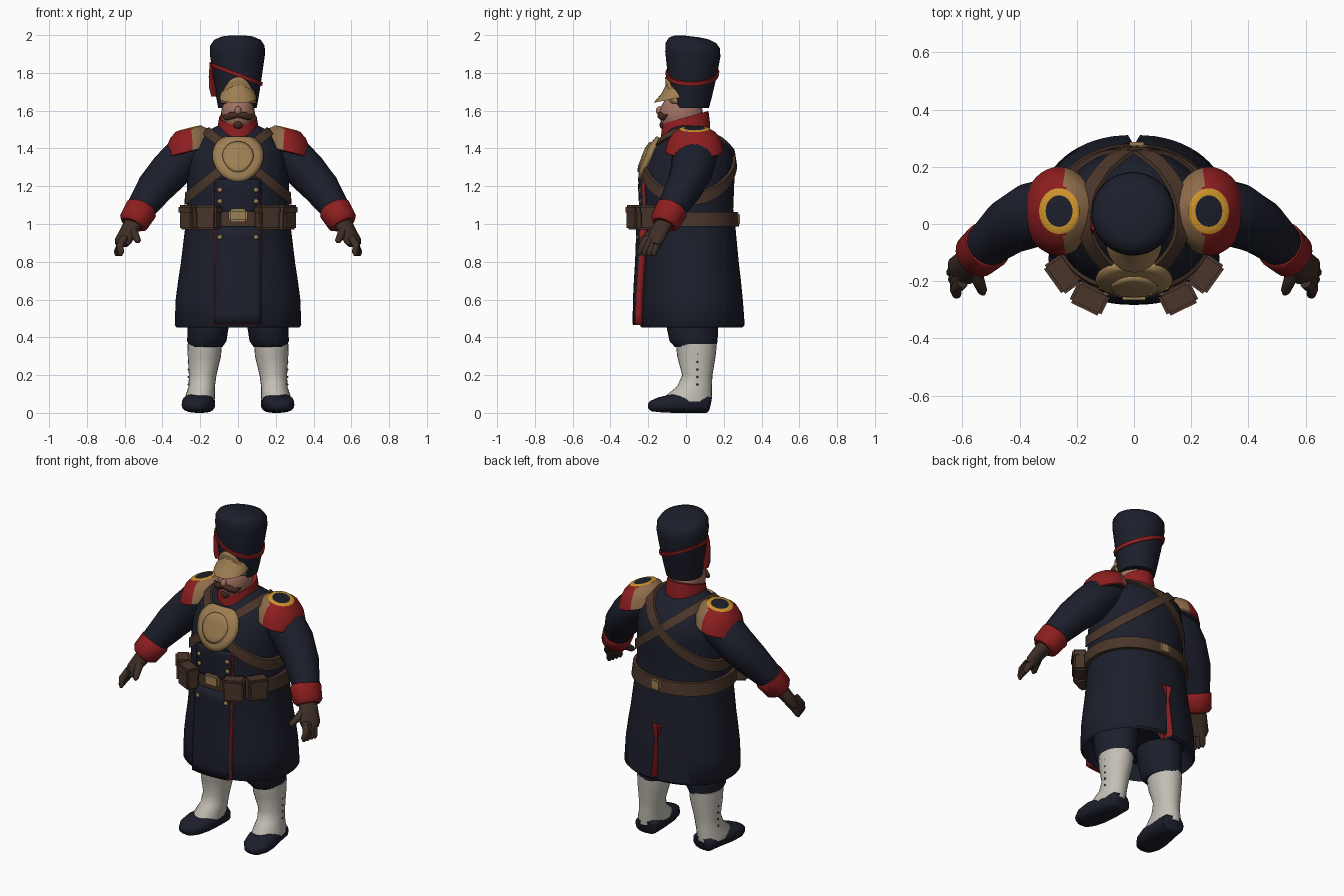
import bpy, bmesh
from math import sin, cos, pi
from mathutils import Vector as V, Matrix
from mathutils.bvhtree import BVHTree

cube = bpy.data.objects.get("Cube")
if cube:
    bpy.data.objects.remove(cube)


def material(name, rgb):
    m = bpy.data.materials.new(name)
    m.use_nodes = True
    m.diffuse_color = (*rgb, 1)
    bsdf = m.node_tree.nodes["Principled BSDF"]
    bsdf.inputs["Base Color"].default_value = (*rgb, 1)
    bsdf.inputs["Roughness"].default_value = 0.9
    return m


navy = material("navy cloth", (.0115, .013, .024))
red = material("red cloth", (.27, .013, .014))
leather = material("brown leather", (.068, .036, .023))
glove = material("dark glove", (.048, .028, .02))
brass = material("dull brass", (.34, .21, .085))
tan = material("tan cloth", (.27, .15, .07))
gold = material("gold braid", (.62, .30, .025))
white = material("white canvas", (.55, .52, .46))
skin = material("skin", (.36, .165, .12))
hair = material("brown hair", (.06, .025, .014))
parts = []


def finish(name, bm, mats, rule=None, outward=True):
    if outward:
        bmesh.ops.recalc_face_normals(bm, faces=bm.faces)
    if rule:
        for f in bm.faces:
            f.material_index = rule(f.calc_center_median())
    me = bpy.data.meshes.new(name)
    bm.to_mesh(me)
    bm.free()
    for m in mats:
        me.materials.append(m)
    ob = bpy.data.objects.new(name, me)
    bpy.context.collection.objects.link(ob)
    parts.append(ob)
    return ob


def loft(name, rings, mats, n=24, e=2.0, flat=True, rule=None, warp=None):
    """Skin elliptical rings (centre, half width, half depth) placed along a path."""
    bm = bmesh.new()
    pts = [V(r[0]) for r in rings]
    rows = []
    for i, (_, a, b) in enumerate(rings):
        side, up = V((1, 0, 0)), V((0, 1, 0))
        if not flat:
            t = (pts[min(i + 1, len(pts) - 1)] - pts[max(i - 1, 0)]).normalized()
            side = t.cross(V((0, 0, 1))).normalized()
            up = side.cross(t)
        row = []
        for k in range(n):
            c, s = cos(2 * pi * k / n), sin(2 * pi * k / n)
            c, s = [abs(q) ** (2 / e) * (1 if q > 0 else -1) for q in (c, s)]
            p = pts[i] + side * a * c + up * b * s
            row.append(bm.verts.new(warp(p) if warp else p))
        rows.append(row)
    for lo, hi in zip(rows, rows[1:]):
        for k in range(n):
            bm.faces.new((lo[k], lo[k - 1], hi[k - 1], hi[k]))
    bm.faces.new(rows[0])
    bm.faces.new(rows[-1])
    return finish(name, bm, mats, rule)


def ball(name, loc, scale, mat, seg=16):
    bm = bmesh.new()
    bmesh.ops.create_uvsphere(bm, u_segments=seg, v_segments=seg // 2 + 2, radius=1,
                              matrix=Matrix.LocRotScale(V(loc), None, V(scale)))
    return finish(name, bm, [mat])


def box(name, loc, size, turn, mat):
    bm = bmesh.new()
    bmesh.ops.create_cube(bm, size=1, matrix=Matrix.Translation(loc)
                          @ Matrix.Rotation(turn, 4, 'Z') @ Matrix.Diagonal((*size, 1)))
    bmesh.ops.bevel(bm, geom=bm.edges[:], offset=.01, segments=2, affect='EDGES')
    return finish(name, bm, [mat])


def surface(ob):
    bm = bmesh.new()
    bm.from_mesh(ob.data)
    return BVHTree.FromBMesh(bm)


def band(name, tree, centre, u, v, width, mat, thick=.014, n=72):
    """Wrap a strap round a surface where a plane (u, v) cuts it."""
    u, v, c = V(u).normalized(), V(v).normalized(), V(centre)
    across = u.cross(v) * width / 2
    bm = bmesh.new()
    rows = []
    for k in range(n):
        d = u * cos(2 * pi * k / n) + v * sin(2 * pi * k / n)
        hits = [tree.ray_cast(c + across * s + d, -d)[0] for s in (-1, 1)]
        if all(hits):
            a, b = hits
            rows.append([bm.verts.new(p) for p in
                         (a - d * .01, a + d * thick, b + d * thick, b - d * .01)])
    for i, row in enumerate(rows):
        prev = rows[i - 1]
        for j in range(4):
            bm.faces.new((prev[j], prev[j - 1], row[j - 1], row[j]))
    return finish(name, bm, [mat])


def patch(name, tree, shape, nu, nv, thick, mat):
    """Lay a plate given by shape(u, v) -> x, z on the front of a surface."""
    bm = bmesh.new()
    grid = []
    for j in range(nv + 1):
        row = []
        for i in range(nu + 1):
            x, z = shape(i / nu, j / nv)
            hit = tree.ray_cast(V((x, -1, z)), V((0, 1, 0)))[0]
            row.append(bm.verts.new(hit or (x, 0, z)))
        grid.append(row)
    for a, b in zip(grid, grid[1:]):
        for i in range(nu):
            bm.faces.new((a[i], a[i + 1], b[i + 1], b[i]))
    bmesh.ops.remove_doubles(bm, verts=bm.verts, dist=.0005)
    bm.normal_update()
    bmesh.ops.reverse_faces(bm, faces=[f for f in bm.faces if f.normal.y > 0])
    ob = finish(name, bm, [mat], outward=False)
    mod = ob.modifiers.new("thickness", 'SOLIDIFY')
    mod.thickness, mod.offset = thick, 1
    return ob


# Greatcoat with a red-lined slit at the back: height, half width, front, back
profile = [(.54, .28, -.2, .25), (.452, .325, -.235, .30), (.465, .335, -.245, .312),
           (.6, .33, -.243, .302), (.7, .317, -.238, .292), (.79, .303, -.232, .28),
           (.98, .28, -.225, .262), (1.08, .273, -.23, .25), (1.2, .27, -.236, .255),
           (1.3, .264, -.225, .258), (1.39, .25, -.19, .245), (1.45, .215, -.14, .195),
           (1.49, .17, -.105, .145), (1.52, .11, -.085, .1), (1.535, .07, -.07, .07)]


def slit(p):
    if p.y > .1 and p.z < .78:
        if abs(p.x) < .005:
            p.y -= .06
        elif abs(p.x) < .05:
            p.x *= .15 + 1.3 * (.78 - p.z)
    return p


coat = loft("greatcoat", [((0, (f + b) / 2, z), w, (b - f) / 2) for z, w, f, b in profile],
            [navy, red], n=64, e=2.15, warp=slit,
            rule=lambda c: int(c.y > .15 and abs(c.x) < .014 and .46 < c.z < .78))
body = surface(coat)

# Front flap above and below the belt, over a red lining
for place, low, high, thick in (("lower", .47, .985, .038), ("upper", 1.06, 1.235, .018)):
    for name, grow, lift, mat in (("flap", 0, 0, navy), ("lining", .004, .003, red)):
        patch(f"coat_{place}_{name}", body, lambda u, v: (
            (.115 + grow) * (2 * u - 1), low - grow + (high - low) * v),
            10, 10, thick - lift, mat)

# Breastplate with a raised centre
for name, size, thick in (("breastplate", 1, .022), ("breastplate_boss", .6, .03)):
    patch(name, body, lambda u, v: (.128 * size * v * cos(2 * pi * u) * (1 + .1 * sin(2 * pi * u)),
          min(1.345 + .122 * size * v * sin(2 * pi * u), 1.45)), 28, 5, thick, brass)

# Belt, buckles and crossed straps
band("belt", body, (0, .01, 1.025), (1, 0, 0), (0, 1, 0), .075, leather, .02)
box("belt_buckle", (0, -.25, 1.045), (.1, .03, .07), 0, brass)
box("back_buckle", (.01, .27, 1.025), (.07, .034, .07), 0, brass)
for s, side in ((1, "left"), (-1, "right")):
    band(side + "_cross_strap", body, (s * .06, .02, 1.31), (-s * .4, 0, .32), (0, 1, 0),
         .05, leather)

# Collar, head and face
loft("collar", [((0, -.003, 1.465), .115, .13), ((0, -.003, 1.5), .11, .13),
                ((0, -.003, 1.565), .1, .122)],
     [red], warp=lambda p: p + V((0, 0, p.y * .28)))
ball("head", (0, -.025, 1.58), (.09, .115, .115), skin, 24)
ball("nose", (0, -.138, 1.6), (.018, .022, .024), skin)
ball("goatee", (0, -.118, 1.525), (.026, .022, .024), hair)

# Tall fur hat with cord, tassel, plate and visor
hat = loft("tall_hat", [((-.003, y, z), r, r) for z, y, r in
           ((1.615, .02, .102), (1.68, .024, .114), (1.8, .033, .132), (1.9, .036, .146),
            (1.945, .036, .144), (1.973, .034, .125), (1.988, .03, .09), (1.993, .03, .04))],
           [navy], n=36, warp=lambda p: p - V((0, 0, .3 * (p.z - 1.6) * (p.y - .03))))
cap = surface(hat)
band("hat_cord", cap, (0, .033, 1.79), (-1, 0, .38), (0, 1, 0), .02, red, .01, 48)
loft("hat_tassel", [((-.142, -.01, 1.85), .008, .012), ((-.143, -.01, 1.78), .012, .02),
                    ((-.135, -.01, 1.72), .018, .028), ((-.128, -.01, 1.675), .014, .024)], [red], 12)
patch("hat_plate", cap, lambda u, v: ((2 * u - 1) * (.085 - .04 * v * v),
      1.64 + v * (.14 - .025 * (2 * u - 1) ** 2)), 8, 6, .014, brass)
loft("visor", [((0, -.062, 1.66), .098, .108), ((0, -.06, 1.672), .096, .1),
               ((0, -.045, 1.7), .085, .085), ((0, -.03, 1.74), .065, .078)], [brass],
     28, warp=lambda p: p + V((0, 0, (p.y + .08) * .2)))

for s, side in ((1, "left"), (-1, "right")):
    def at(x, y, z):
        return (s * x, y, z)

    # Moustache
    loft(side + "_moustache", [(at(0, -.137, 1.58), .014, .016), (at(.035, -.136, 1.574), .016, .02),
         (at(.065, -.12, 1.563), .013, .015), (at(.09, -.1, 1.578), .004, .004)], [hair], 10, flat=False)

    # Sleeve, cuff and gloved hand
    loft(side + "_sleeve", [(at(.19, .05, 1.4), .1, .08), (at(.28, .045, 1.365), .12, .11),
         (at(.36, .03, 1.28), .113, .108), (at(.44, -.01, 1.19), .098, .098),
         (at(.51, -.07, 1.09), .079, .079), (at(.535, -.09, 1.05), .075, .075)], [navy], 24, flat=False)
    loft(side + "_cuff", [(at(.507, -.07, 1.088), .077, .077), (at(.512, -.075, 1.078), .088, .086),
         (at(.552, -.11, 1.012), .082, .08), (at(.56, -.117, .997), .066, .062)], [red], 24, flat=False)
    loft(side + "_palm", [(at(.545, -.105, 1.02), .05, .045), (at(.575, -.135, .97), .054, .038),
         (at(.605, -.165, .915), .058, .032), (at(.615, -.175, .89), .045, .024)], [glove], 16, flat=False)
    for i in range(4):
        y = -.13 - .025 * i
        loft(f"{side}_finger_{i + 1}", [(at(.6, y, .93), .021, .021), (at(.625, y - .025, .885), .02, .02),
             (at(.641 - .007 * i, y - .04, .85), .017, .017), (at(.645 - .008 * i, y - .044, .832), .007, .007)],
             [glove], 10, flat=False)
    loft(side + "_thumb", [(at(.56, -.14, .98), .025, .025), (at(.545, -.195, .94), .022, .022),
         (at(.53, -.235, .912), .017, .017), (at(.526, -.247, .903), .006, .006)], [glove], 10, flat=False)

    # Epaulette: red fringe outside, tan inside, gold ring round a navy top
    def braid(c):
        r = (((abs(c.x) - .262) / .07) ** 2 + ((c.y - .045) / .08) ** 2) ** .5
        return 3 if r < .68 else 2 if r < 1 else 0 if abs(c.x) > .242 else 1

    def slope(p):
        x = abs(p.x) - .262
        if x < -.08:
            p.x -= s * (-x - .08) * .7
        return p + V((0, 0, -.25 * max(x, -.1)))

    loft(side + "_epaulette", [(at(.262, .045, z), a, b) for z, a, b in
         ((1.38, .12, .15), (1.385, .125, .155), (1.435, .118, .143), (1.48, .096, .115),
          (1.497, .076, .088), (1.504, .07, .08), (1.508, .047, .055))],
         [red, tan, gold, navy], 36, rule=braid, warp=slope)

    # Belt pouches with flaps
    for i, (x, y, turn) in enumerate(((.155, -.26, .46), (.25, -.175, .95))):
        box(f"{side}_pouch_{i + 1}", at(x, y, 1.03), (.115, .075, .12), s * turn, leather)
        box(f"{side}_pouch_flap_{i + 1}", at(x, y, 1.075), (.123, .085, .05), s * turn, leather)

    # Coat buttons
    for z, lift in ((.93, .04), (1.12, .02), (1.18, .02)):
        y = body.ray_cast(V((s * .095, -1, z)), V((0, 1, 0)))[0].y
        ball(side + "_coat_button", at(.095, y - lift, z), (.013, .009, .013), brass, 8)

    # Breeches, gaiter and shoe
    loft(side + "_breeches", [(at(.155, .03, .56), .12, .14), (at(.16, .035, .44), .108, .135),
         (at(.165, .04, .38), .104, .127), (at(.17, .05, .35), .088, .11)], [navy])
    loft(side + "_gaiter", [(at(.176, .055, .365), .091, .108), (at(.178, .055, .3), .088, .102),
         (at(.187, .06, .2), .073, .08), (at(.192, .045, .14), .07, .092),
         (at(.2, .015, .09), .078, .123), (at(.202, .01, .06), .078, .125)], [white])
    for i in range(5):
        ball(side + "_gaiter_button", at(.261, .06, .15 + .04 * i), (.006, .006, .006), leather, 8)
    loft(side + "_shoe", [(at(.19, .124, .045), .05, .04), (at(.192, .11, .048), .07, .048),
         (at(.198, .03, .05), .078, .05), (at(.212, -.07, .05), .086, .05),
         (at(.222, -.14, .043), .077, .04), (at(.226, -.185, .036), .05, .028),
         (at(.227, -.2, .034), .02, .014)], [navy], 24, e=2.6, flat=False)

# Smooth shading with crisp edges
bpy.ops.object.select_all(action='DESELECT')
for ob in parts:
    ob.select_set(True)
bpy.context.view_layer.objects.active = coat
bpy.ops.object.shade_smooth_by_angle(angle=.8)
